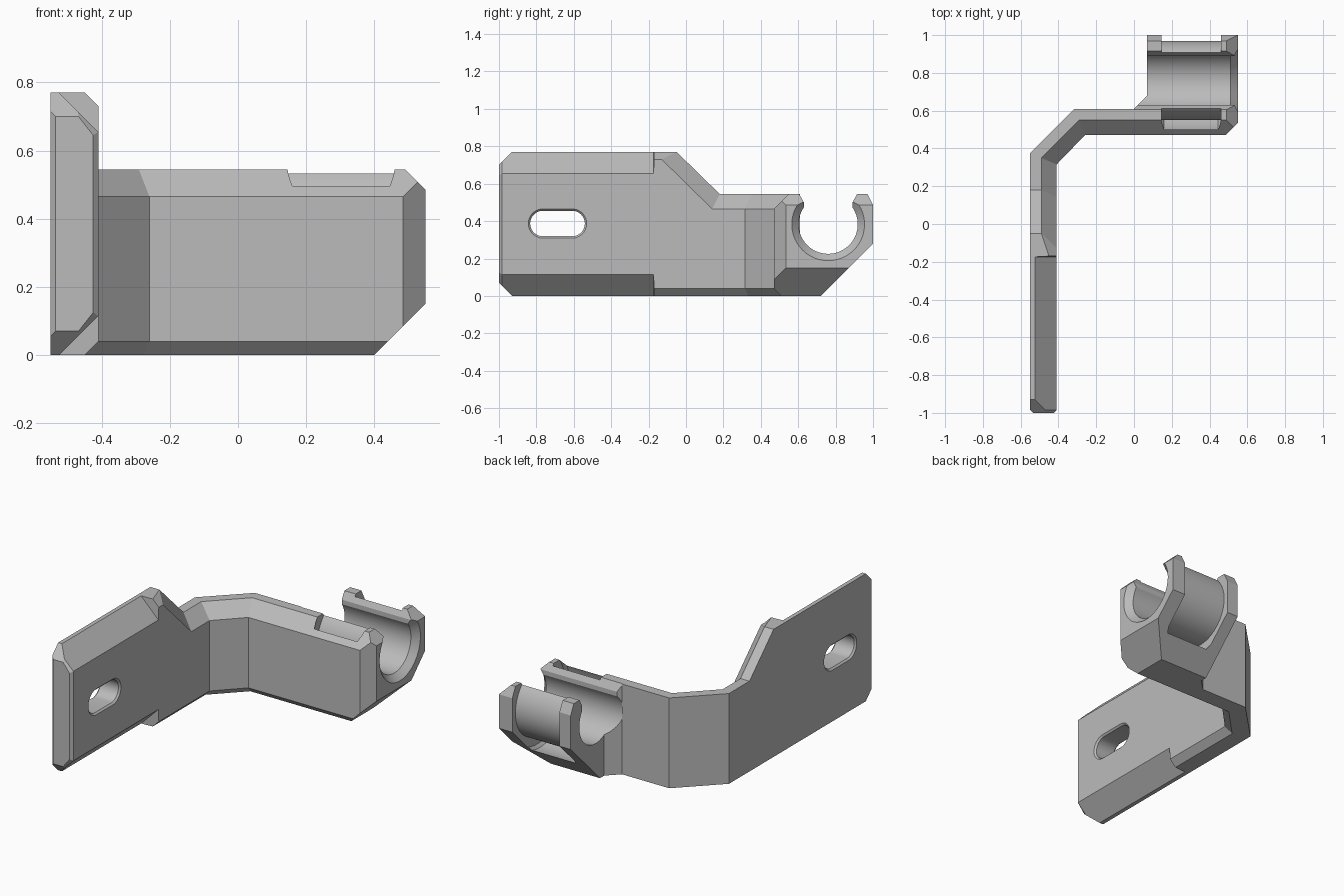
import bpy, bmesh, math
from mathutils import Vector

cube = bpy.data.objects.get("Cube")
if cube:
    bpy.data.objects.remove(cube, do_unlink=True)

grey = bpy.data.materials.new("plain grey")
grey.use_nodes = True
grey.diffuse_color = (0.5, 0.5, 0.5, 1)
grey.node_tree.nodes["Principled BSDF"].inputs["Base Color"].default_value = (0.5, 0.5, 0.5, 1)


def loft(name, rings, closed=False, planes=()):
    """Skin rings of equal length; planes trim the solid flat."""
    bm = bmesh.new()
    rows = [[bm.verts.new(p) for p in ring] for ring in rings]
    n = len(rows[0])
    pairs = list(zip(rows, rows[1:])) + ([(rows[-1], rows[0])] if closed else [])
    for a, b in pairs:
        for i in range(n):
            j = (i + 1) % n
            bm.faces.new((a[i], a[j], b[j], b[i]))
    if not closed:
        bm.faces.new(rows[0])
        bm.faces.new(rows[-1])
    for co, no in planes:
        bmesh.ops.bisect_plane(bm, geom=bm.verts[:] + bm.edges[:] + bm.faces[:],
                               plane_co=co, plane_no=no, clear_outer=True)
        rim = [e for e in bm.edges if e.is_boundary]
        bmesh.ops.holes_fill(bm, edges=rim, sides=0)
    bmesh.ops.recalc_face_normals(bm, faces=bm.faces[:])
    mesh = bpy.data.meshes.new(name)
    bm.to_mesh(mesh)
    bm.free()
    mesh.materials.append(grey)
    obj = bpy.data.objects.new(name, mesh)
    bpy.context.collection.objects.link(obj)
    return obj


def cut(obj, cutter):
    cutter.hide_render = True
    bpy.context.view_layer.objects.active = obj
    mod = obj.modifiers.new("cut", "BOOLEAN")
    mod.operation = "DIFFERENCE"
    mod.solver = "EXACT"
    mod.object = cutter
    bpy.ops.object.modifier_apply(modifier=mod.name)
    bpy.data.objects.remove(cutter, do_unlink=True)


def section(outer, inner, low, high, top, bottom, shift=0, drop=None):
    """Bar section; inner edges chamfered by top and bottom amounts."""
    o, i = Vector(outer), Vector(inner)
    width = 0.14
    t, b = i.lerp(o, top / width), i.lerp(o, bottom / width)
    return [(*o, low), (*b, low), (*i, low + bottom),
            (i.x, i.y - shift, high - (drop or top)), (*t, high), (*o, high)]


def plate(y, low, high, top, bottom, shift=0, drop=None):
    return section((-0.55, y), (-0.41, y), low, high, top, bottom, shift, drop)


# Flat mounting plate and bent arm
arm = loft("plate_and_arm", [
    section((-0.535, -1), (-0.425, -1), 0.07, 0.70, 0.055, 0.055),
    plate(-0.985, 0.055, 0.715, 0.06, 0.06),
    plate(-0.93, 0, 0.77, 0.115, 0.115),
    plate(-0.174, 0, 0.77, 0.115, 0.115),
    plate(-0.17, 0, 0.77, 0.04, 0.04),
    plate(-0.05, 0, 0.77, 0.08, 0.04, 0.08, 0.04),
    plate(0.18, 0, 0.545, 0.08, 0.04, 0.04),
    section((-0.55, 0.375), (-0.41, 0.315), 0, 0.545, 0.08, 0.04),
    section((-0.315, 0.61), (-0.26, 0.47), 0, 0.545, 0.08, 0.04),
    section((0, 0.61), (0, 0.47), 0, 0.545, 0.08, 0.04)])


# Rounded screw slot with chamfered rims
def stadium(x, r):
    ring = []
    for k in range(48):
        a = 2 * math.pi * (k + 0.5) / 48
        side = math.copysign(0.078, math.cos(a))
        ring.append((x, -0.687 + side + r * math.cos(a), 0.387 + r * math.sin(a)))
    return ring


cut(arm, loft("slot_cutter", [stadium(x, r) for x, r in
    [(-0.56, 0.088), (-0.54, 0.068), (-0.42, 0.068), (-0.40, 0.088)]]))

# Clip block at the end of the arm, trimmed by flat chamfers
plan = [(0, 0.47), (0.485, 0.47), (0.55, 0.535), (0.55, 1),
        (0.07, 1), (0.07, 0.68), (0, 0.61)]
clip = loft("clip", [[(x, y, z) for x, y in plan] for z in (0, 0.545)], planes=[
    ((0, 0.47, 0.465), (0, -1, 1)),
    ((0, 0.47, 0.04), (0, -1, -1)),
    ((0.55, 0, 0.485), (1, 0, 1)),
    ((0.55, 0, 0.15), (1, 0, -1)),
    ((0, 1, 0.28), (0, 1, -1)),
    ((0, 1, 0.485), (0, 2, 1))])


def circle(x, r, n=72):
    return [(x, 0.76 + r * math.cos(2 * math.pi * k / n),
             0.383 + r * math.sin(2 * math.pi * k / n)) for k in range(n)]


# Ring-shaped strap groove around the bore
cut(clip, loft("groove_cutter", [circle(x, r) for x, r in
    [(0.145, 0.21), (0.145, 0.265), (0.16, 0.283),
     (0.445, 0.283), (0.46, 0.265), (0.46, 0.21)]], closed=True))

# Bore with a countersunk outer end
cut(clip, loft("bore_cutter", [circle(x, r) for x, r in
    [(-0.1, 0.158), (0.512, 0.158), (0.56, 0.204)]]))

# Flared opening between the jaws
half = [(0.13, 0.383), (0.13, 0.50), (0.155, 0.545), (0.155, 0.65)]
mouth = [(0.76 - d, z) for d, z in half] + [(0.76 + d, z) for d, z in reversed(half)]
cut(clip, loft("mouth_cutter", [[(x, y, z) for y, z in mouth] for x in (-0.1, 0.7)]))

# Smooth round surfaces, sharp edges elsewhere
for obj in (arm, clip):
    bpy.ops.object.select_all(action="DESELECT")
    obj.select_set(True)
    bpy.context.view_layer.objects.active = obj
    bpy.ops.object.shade_smooth_by_angle(angle=math.radians(20))
